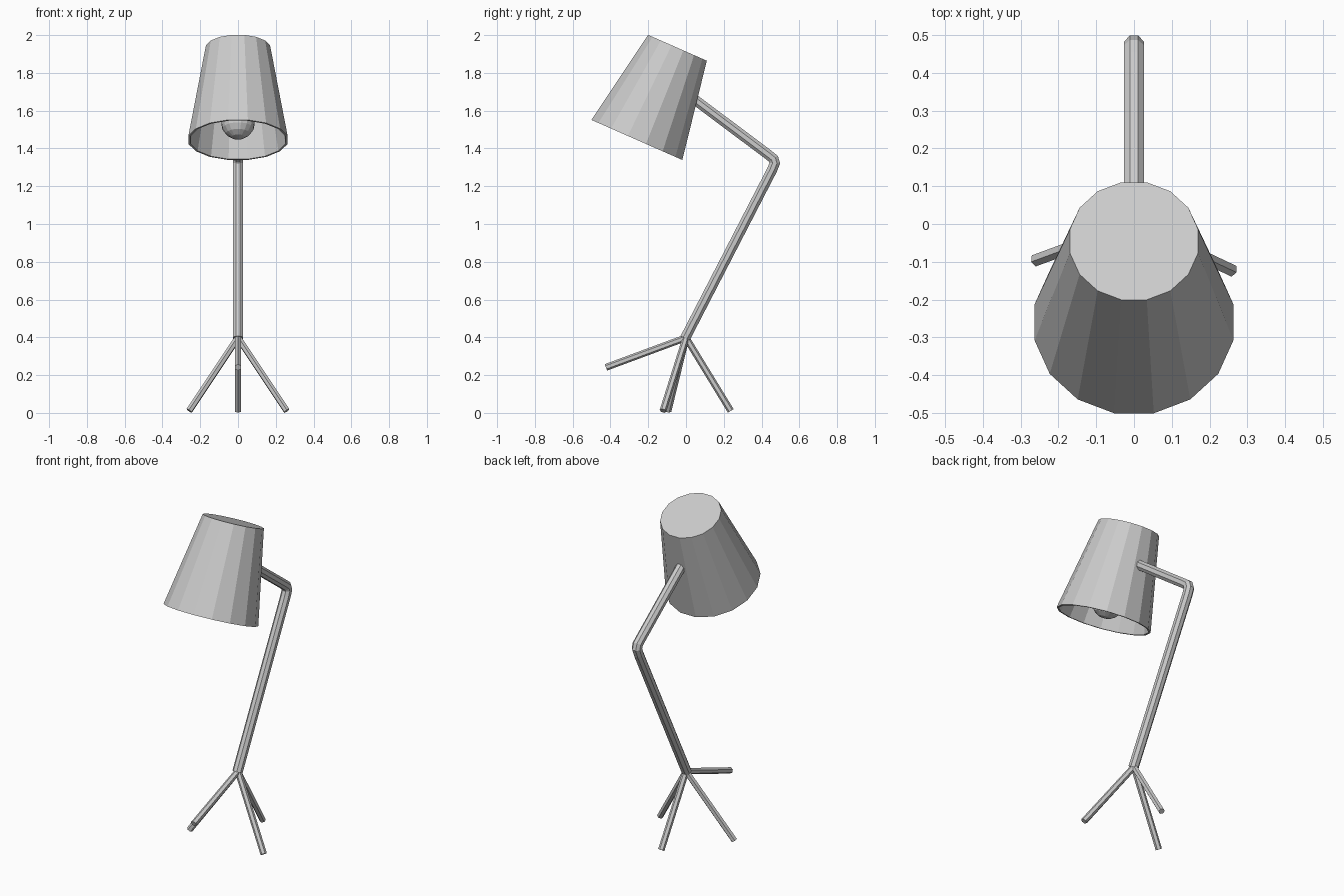
import bpy, bmesh, math
from mathutils import Vector, Matrix

if "Cube" in bpy.data.objects:
    bpy.data.objects.remove(bpy.data.objects["Cube"])


def make_object(name, bm):
    bmesh.ops.recalc_face_normals(bm, faces=bm.faces)
    mesh = bpy.data.meshes.new(name)
    bm.to_mesh(mesh)
    bm.free()
    ob = bpy.data.objects.new(name, mesh)
    bpy.context.collection.objects.link(ob)
    return ob


def tube(name, path, radius, sides):
    """Capped faceted tube along a planar path, mitred at the bends."""
    pts = [Vector(p) for p in path]
    bm = bmesh.new()
    first = (pts[1] - pts[0]).normalized()
    side = Vector((1, 0, 0))
    if len(pts) == 2:
        side = first.cross(Vector((0, 0, 1))).normalized()
    rings = []
    for i, p in enumerate(pts):
        a = (p - pts[i - 1]).normalized() if i else first
        b = (pts[i + 1] - p).normalized() if i < len(pts) - 1 else a
        t = (a + b).normalized()
        up = side.cross(t) / max(t.dot(a), 0.5)
        ring = []
        for k in range(sides):
            ang = 2 * math.pi * (k + 0.5) / sides
            ring.append(bm.verts.new(p + radius * (math.cos(ang) * side + math.sin(ang) * up)))
        rings.append(ring)
    for r, s in zip(rings, rings[1:]):
        for k in range(sides):
            n = (k + 1) % sides
            bm.faces.new((r[k], r[n], s[n], s[k]))
    bm.faces.new(rings[0])
    bm.faces.new(rings[-1])
    return make_object(name, bm)


def lathe(name, profile, sides, closed, matrix):
    """Revolve (radius, height) points around local z; a closed profile joins its ends."""
    bm = bmesh.new()
    rings = []
    for r, h in profile:
        rings.append([bm.verts.new((r * math.cos(a), r * math.sin(a), h))
                      for a in (2 * math.pi * (k + 0.5) / sides for k in range(sides))])
    pairs = list(zip(rings, rings[1:]))
    if closed:
        pairs.append((rings[-1], rings[0]))
    for r, s in pairs:
        for k in range(sides):
            n = (k + 1) % sides
            bm.faces.new((r[k], r[n], s[n], s[k]))
    return bm, rings, matrix


# Tilted frame of the lamp head, origin at the centre of the shade opening
tilt = Matrix.Translation((0, -0.26, 1.445)) @ Matrix.Rotation(-0.415, 4, 'X')

# Shade: thin-walled tapered shell with a closed top
H = 0.533
bm, rings, m = lathe("shade", [(0.173, H), (0.268, 0), (0.257, 0), (0.163, H - 0.012)], 16, False, tilt)
bm.faces.new(rings[0])
bm.faces.new(rings[-1])
make_object("shade", bm).matrix_world = m

# Bulb: round globe narrowing into a socket under the shade top
profile = [(0.09 * math.sin(a), 0.10 - 0.09 * math.cos(a))
           for a in (math.pi * i / 8 for i in range(1, 7))]
profile += [(0.042, 0.21), (0.042, 0.30)]
bm, rings, m = lathe("bulb", profile, 16, False, tilt)
tip = bm.verts.new((0, 0, 0.01))
for k in range(16):
    bm.faces.new((tip, rings[0][k], rings[0][(k + 1) % 16]))
bm.faces.new(rings[-1])
make_object("bulb", bm).matrix_world = m

# Bent arm from the leg joint to the back of the shade
tube("arm", [(0, -0.005, 0.395), (0, 0.455, 1.285), (0, 0.470, 1.322),
             (0, 0.463, 1.345), (0, 0.437, 1.366), (0, 0.035, 1.667)], 0.029, 8)

# Three standing legs and one lifted leg
feet = {
    "left_leg": (-0.258, -0.095, 0.011),
    "right_leg": (0.258, -0.122, 0.011),
    "back_leg": (0, 0.237, 0.0105),
    "raised_leg": (0, -0.424, 0.241),
}
for name, foot in feet.items():
    tube(name, [(0, 0, 0.398), foot], 0.018, 6)
